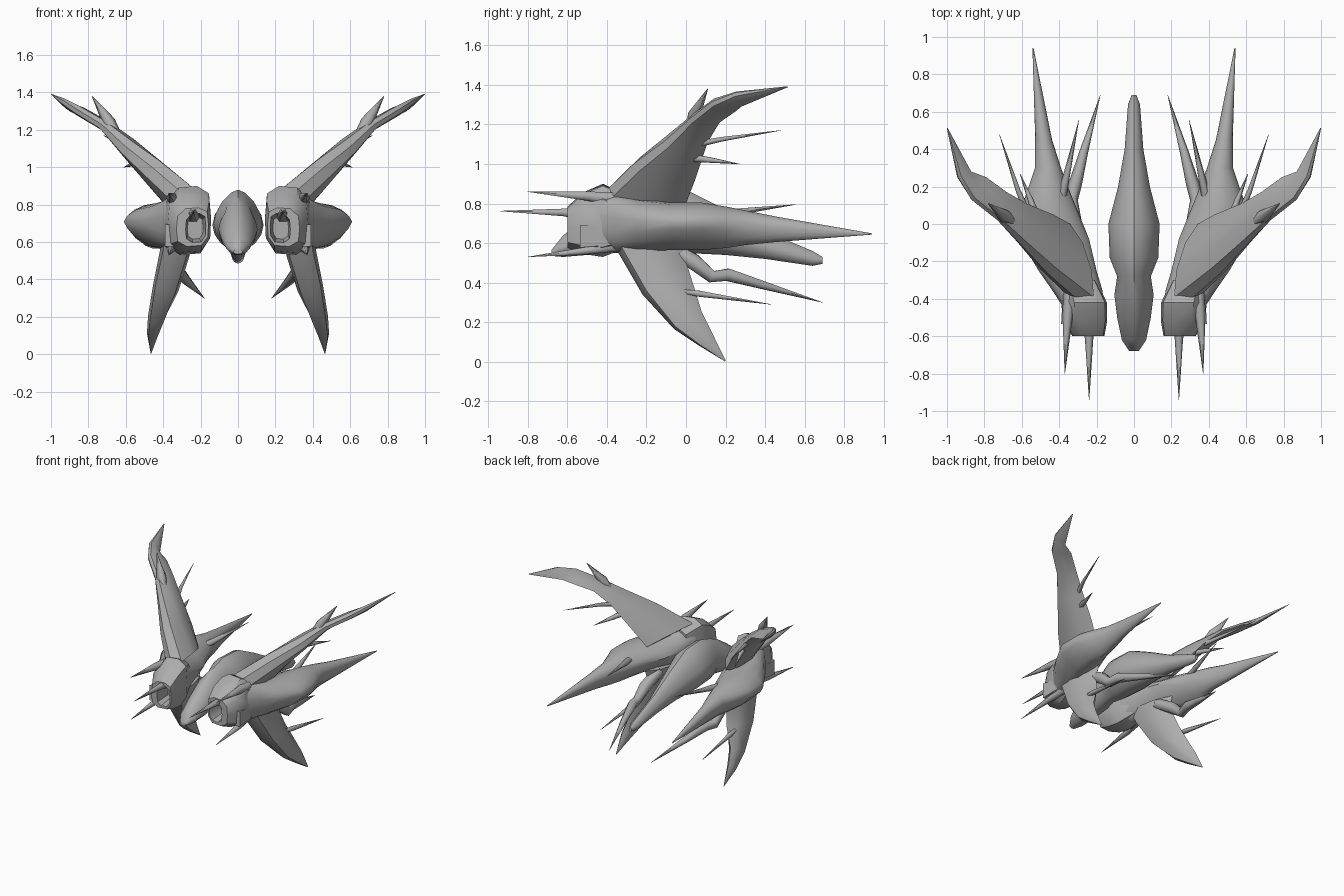
import bpy, bmesh, math
from mathutils import Vector as V

if "Cube" in bpy.data.objects:
    bpy.data.objects.remove(bpy.data.objects["Cube"])

grey = bpy.data.materials.new("hull grey")
grey.diffuse_color = (0.42, 0.42, 0.42, 1)
grey.use_nodes = True
grey.node_tree.nodes["Principled BSDF"].inputs["Base Color"].default_value = grey.diffuse_color


def finish(name, bm, mirror=True, angle=40):
    bmesh.ops.recalc_face_normals(bm, faces=bm.faces)
    me = bpy.data.meshes.new(name)
    bm.to_mesh(me)
    bm.free()
    me.materials.append(grey)
    ob = bpy.data.objects.new(name, me)
    bpy.context.collection.objects.link(ob)
    if mirror:
        m = ob.modifiers.new("mirror", 'MIRROR')
        m.use_mirror_merge = False
    bpy.ops.object.select_all(action='DESELECT')
    ob.select_set(True)
    bpy.context.view_layer.objects.active = ob
    bpy.ops.object.shade_smooth_by_angle(angle=math.radians(angle))
    return ob


def loft(rings):
    """Skin a list of equal point loops and cap both ends."""
    bm = bmesh.new()
    vs = [[bm.verts.new(p) for p in r] for r in rings]
    n = len(vs[0])
    for a, b in zip(vs, vs[1:]):
        for i in range(n):
            j = (i + 1) % n
            bm.faces.new((a[i], a[j], b[j], b[i]))
    bm.faces.new(vs[0])
    bm.faces.new(vs[-1])
    return bm


def hull(name, sections, waist, mirror=True, sides=14):
    """Rings across y: (y, centre x, half width, bottom, top, upper power, lower power)."""
    rings = []
    for y, cx, hw, zb, zt, up, low in sections:
        ring = []
        mid = zb + (zt - zb) * waist
        for k in range(sides):
            a = 2 * math.pi * k / sides + (math.pi / 2 if sides % 4 else 0)
            c, s = math.cos(a), math.sin(a)
            p, h = (up, zt - mid) if s > 0 else (low, mid - zb)
            ring.append((cx + hw * math.copysign(abs(c) ** p, c), y,
                         mid + h * math.copysign(abs(s) ** p, s)))
        rings.append(ring)
    return finish(name, loft(rings), mirror)


def blade(name, sections, up=0.5):
    """Sections: leading point, trailing point, thickness."""
    mids = [(V(l) + V(t)) / 2 for l, t, _ in sections]
    rings = []
    for i, (l, t, th) in enumerate(sections):
        l, t = V(l), V(t)
        span = mids[min(i + 1, len(mids) - 1)] - mids[max(i - 1, 0)]
        n = span.cross(t - l).normalized()
        if n.x > 0:
            n = -n
        pts = [l]
        pts += [l.lerp(t, f) + n * th * up * h for f, h in ((.08, .8), (.4, 1), (.75, .7))]
        pts += [t]
        pts += [l.lerp(t, f) - n * th * (1 - up) * h for f, h in ((.75, .7), (.4, 1), (.08, .8))]
        rings.append(pts)
    return finish(name, loft(rings))


def spike(name, path, sides=6):
    """Tapered thorn through points (x, y, z, radius)."""
    rings = []
    for i, p in enumerate(path):
        a, b = path[max(i - 1, 0)], path[min(i + 1, len(path) - 1)]
        q = (V(b[:3]) - V(a[:3])).to_track_quat('Z', 'Y')
        rings.append([V(p[:3]) + q @ V((math.cos(t), math.sin(t), 0)) * p[3]
                      for t in [2 * math.pi * k / sides for k in range(sides)]])
    return finish(name, loft(rings), angle=65)


# Central fuselage with drooped nose and blunt tail
hull("fuselage", [(*s, 1.25, 1.1) for s in (
    (-.68, 0, .025, .535, .565), (-.62, 0, .065, .53, .64), (-.5, 0, .09, .54, .73),
    (-.38, 0, .105, .555, .81), (-.28, 0, .09, .57, .85), (-.18, 0, .13, .56, .88),
    (0, 0, .137, .55, .87), (.2, 0, .085, .54, .77), (.4, 0, .05, .52, .66),
    (.64, 0, .032, .485, .56), (.69, 0, .012, .495, .53))], .44, mirror=False, sides=16)

# Side pod drawn out into a long tail spike, widest above its middle
hull("pod", [
    (-.45, .265, .11, .55, .86, .8, .8), (-.35, .305, .135, .55, .85, .9, .9),
    (-.25, .355, .155, .555, .825, 1.1, 1.1), (-.08, .425, .185, .565, .805, 1.2, 1.4),
    (.08, .455, .15, .565, .805, 1.2, 1.4), (.2, .458, .105, .575, .785, 1.1, 1.3),
    (.3, .46, .07, .59, .765, 1, 1.1), (.45, .483, .045, .605, .735, 1, 1),
    (.94, .54, .003, .643, .649, 1, 1)], .6, sides=16)

# Pod cowl with recessed mouth
outline = [(.15, .62), (.20, .54), (.31, .53), (.38, .58), (.39, .70), (.38, .82),
           (.32, .89), (.22, .90), (.155, .86), (.145, .74)]
rings = []
for y, sx, sz, cx, cz in ((-.30, .8, .72, .30, .71), (-.42, 1, 1, .265, .715),
                          (-.52, .95, .84, .258, .70), (-.60, .70, .56, .242, .68),
                          (-.60, .44, .42, .225, .675), (-.48, .34, .32, .228, .675)):
    rings.append([(cx + (x - .265) * sx, y, cz + (z - .715) * sz) for x, z in outline])
finish("cowl", loft(rings), angle=35)

# Cheek block on the outside of the cowl
bm = bmesh.new()
bmesh.ops.create_cube(bm, size=1)
for v in bm.verts:
    k = 1 if v.co.y < 0 else .75
    v.co = V((.35 + v.co.x * .08 * k, -.45 + v.co.y * .17, .635 + v.co.z * .115 * k))
finish("cheek_block", bm, angle=30)

# Upper wing sweeping up, out and back
blade("upper_wing", [
    ((.26, -.44, .83), (.34, 0, .80), .17), ((.46, -.265, 1.0), (.43, .05, .93), .14),
    ((.60, -.115, 1.11), (.575, .11, 1.11), .105), ((.73, .02, 1.23), (.68, .17, 1.21), .06),
    ((.87, .13, 1.315), (.79, .25, 1.265), .055), ((.94, .25, 1.36), (.87, .28, 1.29), .04),
    ((1.0, .512, 1.392), (.997, .515, 1.388), .003)])

# Lower fin curving down to a point
blade("lower_fin", [
    ((.32, -.38, .62), (.34, .02, .62), .17), ((.34, -.33, .53), (.34, -.01, .54), .16),
    ((.39, -.22, .34), (.38, .04, .38), .14), ((.435, -.06, .165), (.44, .08, .25), .09),
    ((.455, .06, .085), (.46, .13, .15), .06), ((.465, .197, .002), (.466, .2, .008), .003)])

# Thorns: wing fork, wing edge, fin edge, pod rear and pod front
thorns = {
    "wing_fork": [(.62, 0, 1.15, .01), (.69, .04, 1.24, .036), (.78, .11, 1.38, .002)],
    "wing_thorn_upper": [(.57, .06, 1.1, .018), (.62, .18, 1.125, .013), (.72, .48, 1.17, .001)],
    "wing_thorn_lower": [(.52, .03, 1.03, .022), (.55, .12, 1.02, .016), (.61, .27, 1.0, .001)],
    "fin_thorn": [(.42, -.04, .36, .008), (.425, .06, .345, .018), (.44, .43, .29, .001)],
    "crooked_thorn": [(.3, -.1, .59, .04), (.33, .04, .505, .045), (.335, .13, .43, .035),
                      (.315, .21, .44, .036), (.27, .38, .39, .024), (.18, .69, .3, .001)],
    "rear_thorn": [(.43, .0, .71, .01), (.385, .15, .745, .025), (.295, .555, .795, .001)],
    "front_thorn_mid": [(.24, -.46, .74, .04), (.24, -.62, .755, .022), (.24, -.94, .762, .001)],
    "front_thorn_top": [(.34, -.36, .82, .04), (.355, -.5, .838, .027), (.37, -.8, .86, .001)],
    "front_thorn_low": [(.34, -.34, .59, .035), (.36, -.5, .562, .022), (.37, -.8, .53, .001)],
}
for name, path in thorns.items():
    spike(name, path)
